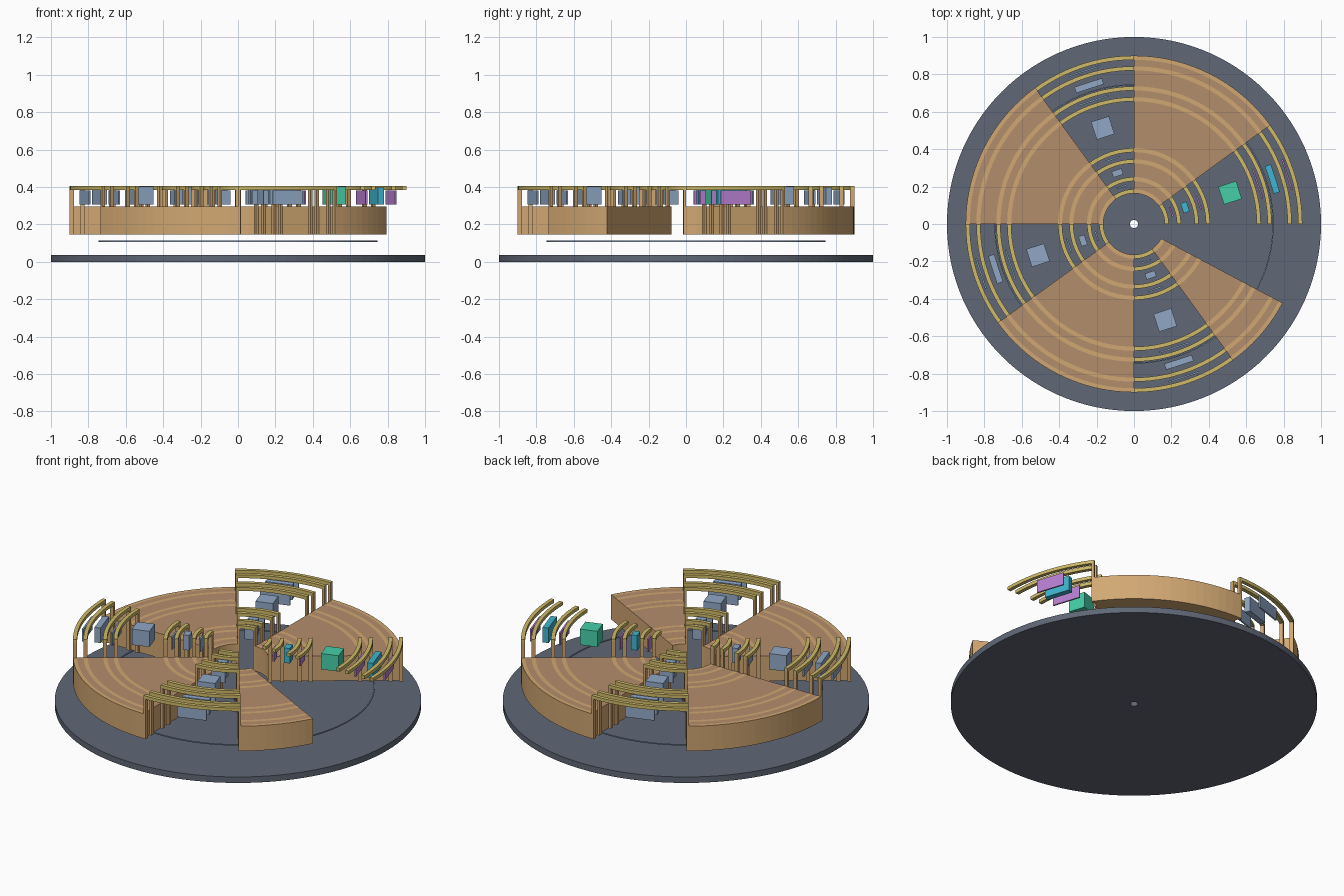
import bpy, bmesh, math
from mathutils import Matrix

cube = bpy.data.objects.get("Cube")
if cube:
    bpy.data.objects.remove(cube, do_unlink=True)


def material(name, r, g, b):
    m = bpy.data.materials.new(name)
    m.use_nodes = True
    m.diffuse_color = (r, g, b, 1)
    m.node_tree.nodes["Principled BSDF"].inputs["Base Color"].default_value = (r, g, b, 1)
    return m


slate = material("slate", 0.115, 0.135, 0.18)
tan = material("light tan", 0.64, 0.39, 0.17)
brown = material("dull brown", 0.45, 0.27, 0.145)
gold = material("gold", 0.62, 0.49, 0.14)
steel = material("steel blue", 0.28, 0.39, 0.56)
green = material("green", 0.06, 0.62, 0.39)
cyan = material("cyan", 0.05, 0.46, 0.62)
purple = material("purple", 0.48, 0.22, 0.65)


def finish(name, bm, mats):
    bmesh.ops.recalc_face_normals(bm, faces=bm.faces)
    me = bpy.data.meshes.new(name)
    bm.to_mesh(me)
    bm.free()
    for m in mats:
        me.materials.append(m)
    ob = bpy.data.objects.new(name, me)
    bpy.context.collection.objects.link(ob)
    return ob


def sweep(bm, radii, z0, z1, a0, a1, closed=False, step=3):
    """Turn a flat-topped profile through an angle range in degrees."""
    n = max(2, round((a1 - a0) / step))
    outline = [(r, z1) for r in radii] + [(r, z0) for r in reversed(radii)]
    rows = []
    for i in range(n if closed else n + 1):
        a = math.radians(a0 + (a1 - a0) * i / n)
        rows.append([bm.verts.new((r * math.cos(a), r * math.sin(a), z)) for r, z in outline])
    k = len(outline)
    for i in range(n):
        p, q = rows[i], rows[(i + 1) % len(rows)]
        for j in range(k):
            bm.faces.new((p[j], q[j], q[(j + 1) % k], p[(j + 1) % k]))
    if not closed:
        bm.faces.new(rows[0])
        bm.faces.new(rows[-1])


def box(bm, radius, angle, z, radial, tangential, height):
    m = Matrix.Rotation(math.radians(angle), 4, 'Z') @ Matrix.Translation((radius, 0, z))
    m = m @ Matrix.Diagonal((radial, tangential, height, 1))
    bmesh.ops.create_cube(bm, size=1, matrix=m)


# Base disc with a small centre hole
bm = bmesh.new()
sweep(bm, [0.022, 1.0], 0, 0.036, 0, 360, closed=True)
finish("base_disc", bm, [slate])

# Thin floating ring
bm = bmesh.new()
sweep(bm, [0.741, 0.747], 0.107, 0.113, 0, 360, closed=True)
finish("guide_ring", bm, [steel])

RAILS = [0.175, 0.24, 0.335, 0.395, 0.667, 0.725, 0.832, 0.889]
HALF = 0.011
LOW, TOP, RAIL_LOW, RAIL_TOP = 0.145, 0.295, 0.385, 0.405

# Solid sectors: tan walls and ring bands, brown between the bands on top
edges = [r + s for r in RAILS for s in (-HALF, HALF)]
for i, (a0, a1) in enumerate([(36, 90), (126, 180), (216, 270), (306, 332)]):
    bm = bmesh.new()
    sweep(bm, edges, LOW, TOP, a0, a1)
    bm.normal_update()
    for f in bm.faces:
        c = f.calc_center_median()
        flat = all(abs(v.co.z - TOP) < 0.001 for v in f.verts)
        on_band = min(abs(c.xy.length - r) for r in RAILS) < HALF
        f.material_index = 1 if flat and not on_band else 0
    finish(f"sector_block_{i + 1}", bm, [tan, brown])

# Open sectors: rails on end posts, with components hung between them
for i in range(4):
    a0 = 90 * i
    mid = a0 + 18
    bm = bmesh.new()
    for r in RAILS:
        sweep(bm, [r - HALF, r + HALF], RAIL_LOW, RAIL_TOP, a0, a0 + 36)
    finish(f"rails_{i + 1}", bm, [gold])

    bm = bmesh.new()
    for r in RAILS:
        w = math.degrees(0.014 / r)
        if i > 0:
            sweep(bm, [r - HALF, r + HALF], LOW, RAIL_LOW, a0, a0 + w)
        sweep(bm, [r - HALF, r + HALF], LOW, RAIL_LOW, a0 + 36 - w, a0 + 36)
    finish(f"rail_posts_{i + 1}", bm, [tan])

    bm = bmesh.new()
    box(bm, 0.54, mid, 0.355, 0.1, 0.1, 0.095)
    finish(f"centre_cube_{i + 1}", bm, [steel if i else green])

    bm = bmesh.new()
    box(bm, 0.778, mid, 0.352, 0.034, 0.155, 0.09)
    box(bm, 0.287, mid, 0.352, 0.034, 0.056, 0.09)
    finish(f"middle_plates_{i + 1}", bm, [steel if i else cyan])

    bm = bmesh.new()
    for r, w in ((0.86, 0.17), (0.695, 0.17), (0.365, 0.08), (0.21, 0.05)):
        box(bm, r, mid, 0.343, 0.009, w, 0.075)
    finish(f"thin_plates_{i + 1}", bm, [steel if i else purple])
